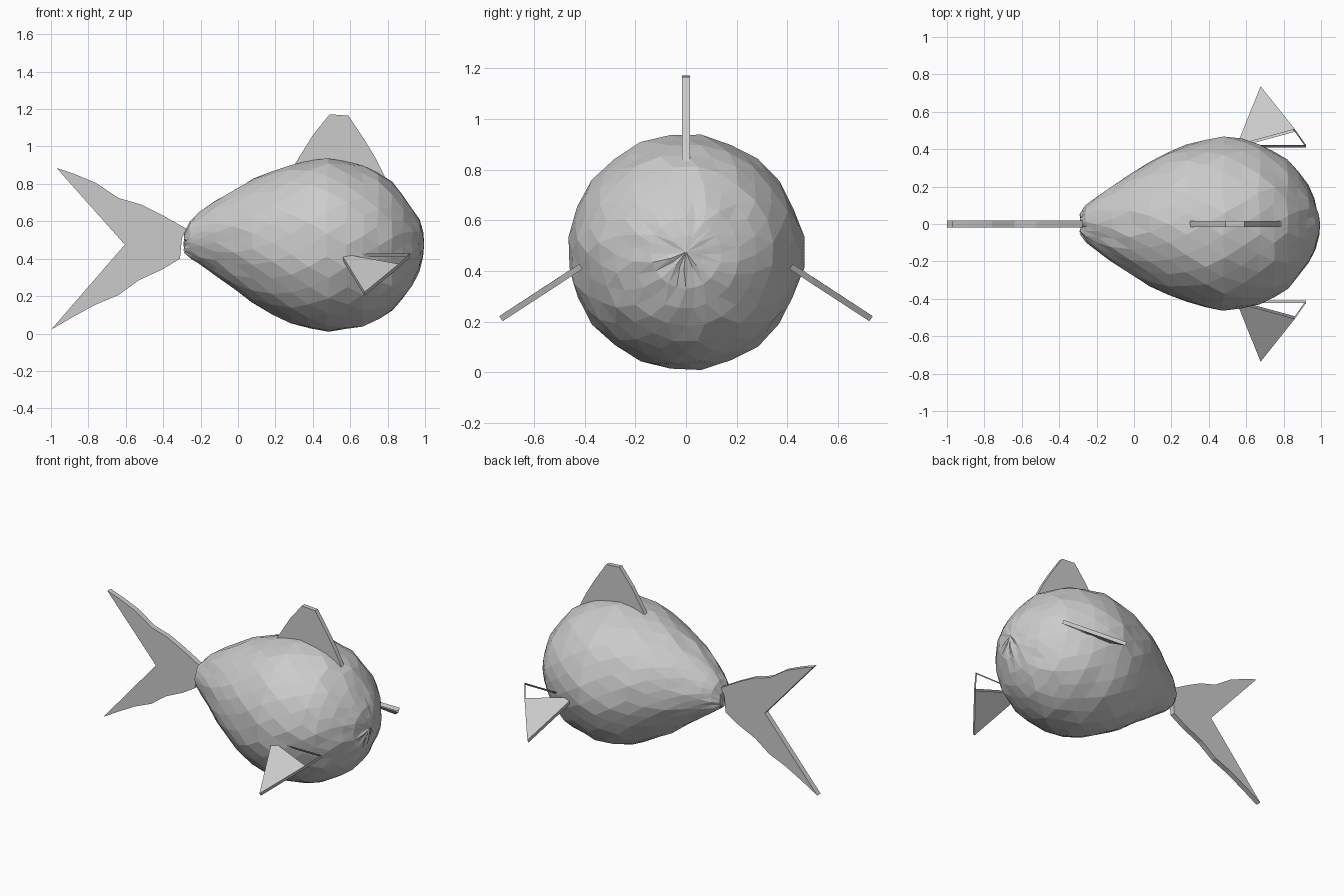
import bpy, bmesh, math, random
from mathutils import Vector

if "Cube" in bpy.data.objects:
    bpy.data.objects.remove(bpy.data.objects["Cube"])

random.seed(4)


def finish(name, bm):
    bmesh.ops.recalc_face_normals(bm, faces=bm.faces)
    mesh = bpy.data.meshes.new(name)
    bm.to_mesh(mesh)
    bm.free()
    obj = bpy.data.objects.new(name, mesh)
    bpy.context.collection.objects.link(obj)
    return obj


def plate(name, outline, half):
    """Flat fin in the xz plane with thickness along y."""
    bm = bmesh.new()
    face = bm.faces.new([bm.verts.new((x, -half, z)) for x, z in outline])
    out = bmesh.ops.extrude_face_region(bm, geom=[face], use_keep_orig=True)
    moved = [v for v in out["geom"] if isinstance(v, bmesh.types.BMVert)]
    bmesh.ops.translate(bm, verts=moved, vec=(0, 2 * half, 0))
    return finish(name, bm)


# Body: faceted egg lathed along x (x, bottom z, top z)
profile = [(-.285, .43, .535), (-.255, .40, .60), (-.20, .365, .65), (-.12, .315, .71),
           (-.02, .235, .77), (.08, .165, .825), (.18, .105, .865), (.28, .055, .90),
           (.38, .025, .925), (.48, .01, .937), (.58, .02, .925), (.67, .04, .895),
           (.75, .08, .86), (.82, .125, .81), (.88, .185, .745), (.93, .255, .675),
           (.965, .33, .61), (.985, .41, .54)]
SIDES = 24
bm = bmesh.new()
rings = []
for i, (x, lo, hi) in enumerate(profile):
    mid, r = (lo + hi) / 2, (hi - lo) / 2
    ring = []
    for k in range(SIDES):
        a = 2 * math.pi * (k + 0.5 * (i % 2)) / SIDES
        rr = r * (1 + random.uniform(-.016, .018))
        ring.append(bm.verts.new((x + random.uniform(-.007, .007),
                                  rr * math.cos(a), mid + rr * math.sin(a))))
    rings.append(ring)
for i in range(len(rings) - 1):
    a, b = rings[i], rings[i + 1]
    for k in range(SIDES):
        n = (k + 1) % SIDES
        if i % 2 == 0:
            bm.faces.new((a[k], a[n], b[k]))
            bm.faces.new((a[n], b[n], b[k]))
        else:
            bm.faces.new((a[k], b[n], b[k]))
            bm.faces.new((a[k], a[n], b[n]))
for ring, tip in ((rings[0], (-.28, 0, .48)), (rings[-1], (.995, 0, .475))):
    c = bm.verts.new(tip)
    for k in range(SIDES):
        bm.faces.new((ring[k], ring[(k + 1) % SIDES], c))
finish("body", bm)

# Dorsal fin
plate("dorsal_fin", [(.30, .90), (.40, 1.06), (.49, 1.172), (.59, 1.165), (.68, 1.03),
                     (.74, .93), (.79, .83)], .015)

# Forked tail
plate("tail_fin", [(-.97, .885), (-.88, .855), (-.76, .805), (-.64, .725), (-.52, .69),
                   (-.40, .63), (-.275, .56), (-.30, .51), (-.31, .40), (-.40, .345),
                   (-.53, .285), (-.64, .205), (-.76, .155), (-.88, .09), (-1, .02),
                   (-.605, .475)], .018)

# Side fins: tilted triangular plates with an open strut frame at the rear
for side, label in ((-1, "front"), (1, "back")):
    points = [(.55, .415, .418), (.677, .73, .212), (.86, .50, .362), (.92, .415, .418)]
    bm = bmesh.new()
    layers = []
    for s in (-1, 1):
        off = Vector((0, .55 * side, .84)) * .012 * s
        layers.append([bm.verts.new(Vector((x, y * side, z)) + off) for x, y, z in points])
    lo, hi = layers
    bm.faces.new(lo[:3])
    bm.faces.new(hi[:3])
    for k in range(4):
        n = (k + 1) % 4
        bm.faces.new((lo[k], lo[n], hi[n], hi[k]))
    finish(label + "_side_fin", bm)
